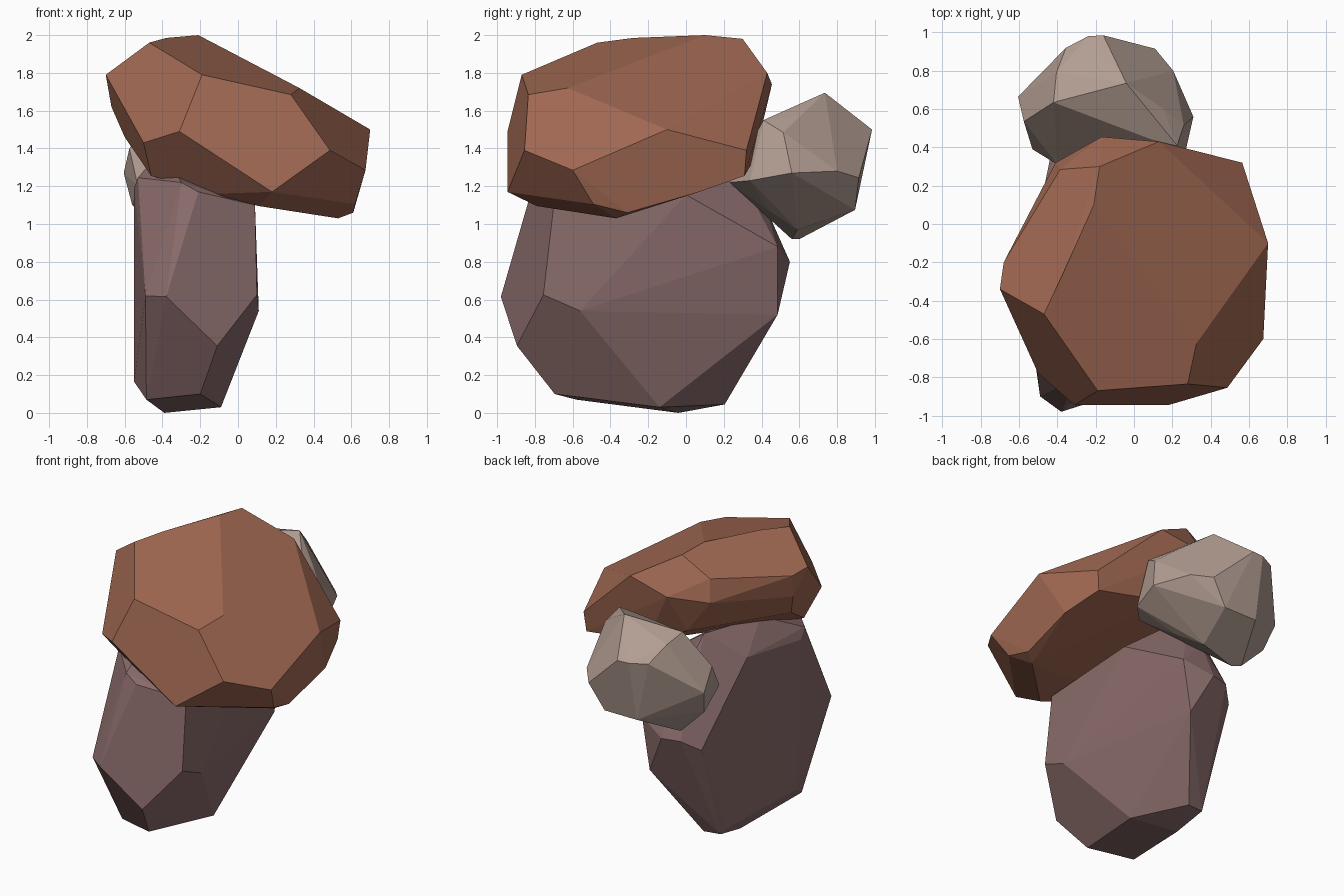
import bpy
import bmesh
import math

if "Cube" in bpy.data.objects:
    bpy.data.objects.remove(bpy.data.objects["Cube"], do_unlink=True)


def material(name, rgb):
    mat = bpy.data.materials.new(name)
    mat.use_nodes = True
    colour = (*rgb, 1.0)
    mat.diffuse_color = colour
    bsdf = mat.node_tree.nodes["Principled BSDF"]
    bsdf.inputs["Base Color"].default_value = colour
    bsdf.inputs["Roughness"].default_value = 0.9
    return mat


def rock(name, corners, mat):
    """A faceted boulder: convex hull of its corners, near-flat facets merged."""
    bm = bmesh.new()
    for co in corners:
        bm.verts.new(co)
    hull = bmesh.ops.convex_hull(bm, input=bm.verts[:])
    loose = set(hull["geom_interior"]) | set(hull["geom_unused"])
    bmesh.ops.delete(bm, geom=[v for v in loose if isinstance(v, bmesh.types.BMVert)],
                     context='VERTS')
    bmesh.ops.dissolve_limit(bm, angle_limit=math.radians(5),
                             verts=bm.verts[:], edges=bm.edges[:])
    bmesh.ops.recalc_face_normals(bm, faces=bm.faces[:])
    mesh = bpy.data.meshes.new(name)
    bm.to_mesh(mesh)
    bm.free()
    mesh.materials.append(mat)
    obj = bpy.data.objects.new(name, mesh)
    bpy.context.collection.objects.link(obj)
    return obj


brown = material("reddish brown stone", (0.358, 0.141, 0.086))
mauve = material("mauve stone", (0.252, 0.148, 0.145))
grey = material("warm grey stone", (0.448, 0.340, 0.290))

# Wide slab leaning across the top
rock("top_boulder", [
    # upper rim
    (-0.47, -0.47, 1.96), (-0.38, -0.28, 1.985), (-0.21, 0.10, 2.0),
    (-0.18, 0.30, 1.98), (0.13, 0.43, 1.80), (0.565, 0.32, 1.39),
    (0.70, -0.10, 1.50), (0.325, -0.625, 1.72), (0.28, -0.835, 1.685),
    (-0.19, -0.87, 1.79),
    # left and back sides
    (-0.70, -0.34, 1.79), (-0.68, -0.20, 1.775), (-0.67, -0.22, 1.62),
    (-0.385, 0.285, 1.86), (-0.17, 0.455, 1.74), (-0.41, 0.32, 1.71),
    (-0.23, 0.32, 1.47), (0.05, 0.36, 1.34), (-0.60, -0.30, 1.46),
    # front and lower rim
    (-0.31, -0.945, 1.49), (-0.50, -0.78, 1.43), (0.18, -0.945, 1.17),
    (0.487, -0.855, 1.39), (0.675, -0.60, 1.285), (0.62, -0.49, 1.105),
    (0.61, -0.31, 1.06), (-0.46, -0.64, 1.255), (0.11, -0.79, 1.095),
    (-0.135, -0.745, 1.16), (0.53, -0.37, 1.03), (0.625, 0.07, 1.17),
    (0.55, 0.31, 1.255),
], brown)

# Tall flattened stone standing underneath
rock("base_boulder", [
    # front
    (-0.38, -0.98, 0.615), (-0.49, -0.90, 0.62), (-0.11, -0.895, 0.355),
    (-0.53, -0.55, 1.245), (-0.30, -0.80, 1.22), (-0.21, -0.82, 1.17),
    # right side
    (0.09, -0.70, 1.10), (0.10, -0.755, 0.625), (0.11, -0.56, 0.54),
    (-0.06, 0.485, 0.52), (0.0, 0.485, 0.88), (-0.06, 0.295, 1.0),
    (0.08, 0.0, 1.155),
    # underside
    (-0.20, -0.695, 0.10), (-0.485, -0.58, 0.07), (-0.39, -0.04, 0.0),
    (-0.09, -0.14, 0.03), (-0.28, 0.205, 0.045), (-0.40, 0.19, 0.05),
    (-0.43, 0.155, 0.09), (-0.55, -0.42, 0.165),
    # left side, back and hidden top
    (-0.55, -0.48, 1.19), (-0.50, 0.04, 1.25), (-0.42, 0.43, 0.73),
    (-0.32, 0.52, 0.80), (-0.195, 0.55, 0.80), (-0.20, 0.43, 1.07),
    (-0.28, 0.20, 1.42), (-0.40, -0.25, 1.40),
], mauve)

# Small round stone resting at the back
rock("back_boulder", [
    # crown
    (-0.04, 0.735, 1.695), (-0.42, 0.635, 1.635), (-0.405, 0.79, 1.60),
    (0.155, 0.60, 1.565), (0.26, 0.515, 1.485), (0.225, 0.41, 1.55),
    (0.095, 0.44, 1.56),
    # waist
    (-0.24, 0.98, 1.50), (-0.16, 0.985, 1.50), (-0.355, 0.92, 1.50),
    (0.11, 0.915, 1.245), (0.205, 0.80, 1.28), (0.31, 0.56, 1.27),
    (0.26, 0.34, 1.23), (-0.605, 0.665, 1.27), (-0.575, 0.535, 1.40),
    (-0.53, 0.39, 1.20), (-0.40, 0.31, 1.23), (0.15, 0.23, 1.22),
    # underside
    (-0.56, 0.60, 1.10), (-0.25, 0.895, 1.075), (0.0, 0.895, 1.075),
    (-0.38, 0.60, 0.92), (-0.33, 0.56, 0.92), (-0.08, 0.59, 0.97),
    (0.02, 0.44, 1.07),
], grey)
